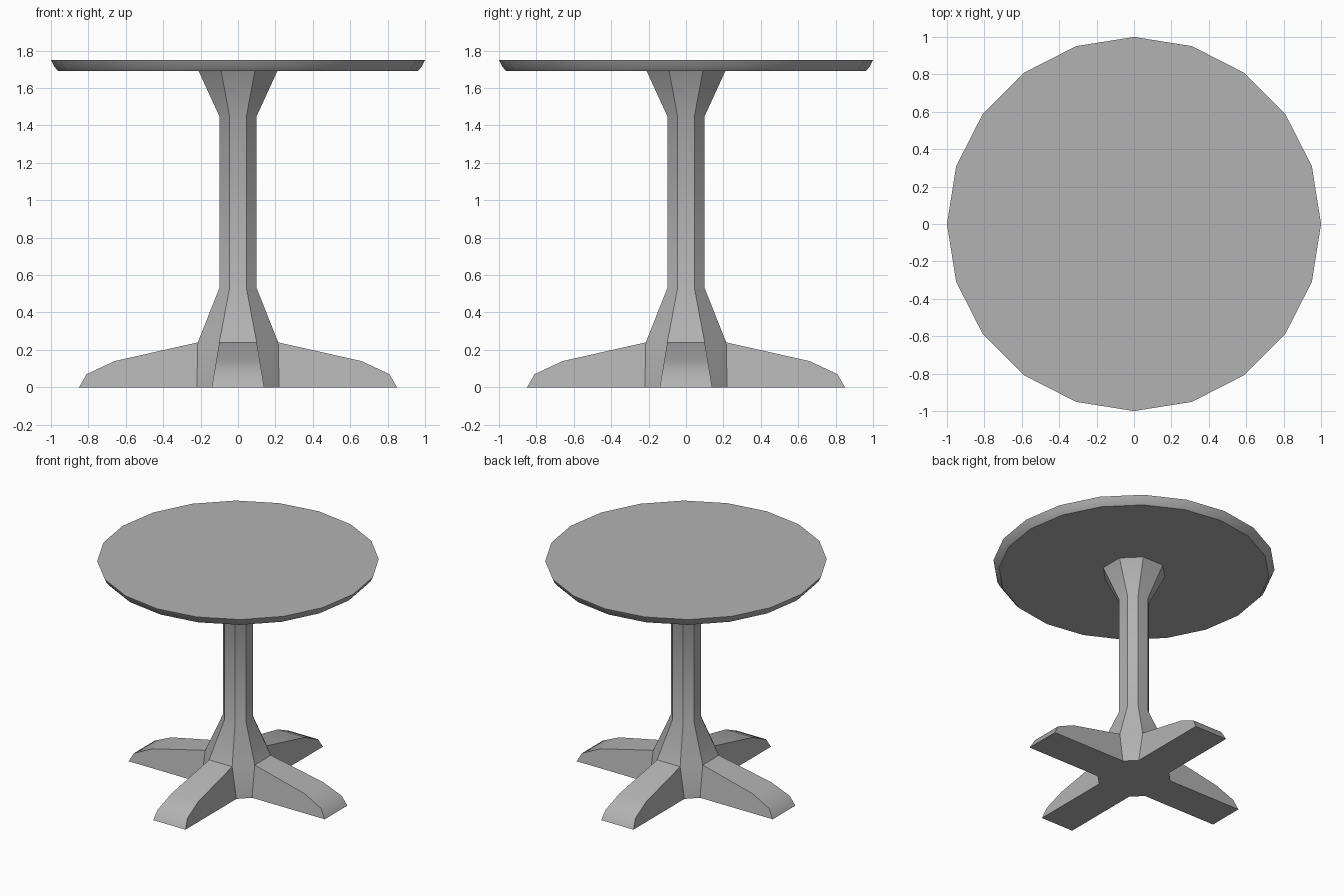
import bpy, bmesh, math

cube = bpy.data.objects.get("Cube")
if cube:
    bpy.data.objects.remove(cube, do_unlink=True)

grey = bpy.data.materials.new("plain_grey")
grey.use_nodes = True
colour = (0.45, 0.45, 0.45, 1)
grey.diffuse_color = colour
grey.node_tree.nodes["Principled BSDF"].inputs["Base Color"].default_value = colour


def finish(bm, name, angle):
    """Weld the mesh and turn it into a shaded object."""
    bmesh.ops.remove_doubles(bm, verts=bm.verts, dist=0.0005)
    bmesh.ops.recalc_face_normals(bm, faces=bm.faces)
    mesh = bpy.data.meshes.new(name)
    bm.to_mesh(mesh)
    bm.free()
    obj = bpy.data.objects.new(name, mesh)
    bpy.context.collection.objects.link(obj)
    mesh.materials.append(grey)
    bpy.ops.object.select_all(action='DESELECT')
    obj.select_set(True)
    bpy.context.view_layer.objects.active = obj
    bpy.ops.object.shade_smooth_by_angle(angle=math.radians(angle))


def loft(bm, rings, keep=lambda level, side: True):
    """Join equal rings of points with quads; returns the vertex rings."""
    rows = [[bm.verts.new(p) for p in ring] for ring in rings]
    n = len(rows[0])
    for level, (low, high) in enumerate(zip(rows, rows[1:])):
        for i in range(n):
            if keep(level, i):
                j = (i + 1) % n
                bm.faces.new((low[i], low[j], high[j], high[i]))
    return rows


def octagon(z, reach, half):
    """Eight points; even sides face the axes, odd sides are the corners."""
    points = []
    for k in range(4):
        c, s = round(math.cos(k * math.pi / 2)), round(math.sin(k * math.pi / 2))
        points += [(reach * c - y * s, reach * s + y * c, z) for y in (-half, half)]
    return points


# Tabletop: twenty-sided disc with an undercut rim
bm = bmesh.new()
SIDES = 20
rim = []
for radius, z in ((0.96, 1.69), (0.983, 1.715), (1.0, 1.75)):
    rim.append([(radius * math.cos(i * math.tau / SIDES),
                 radius * math.sin(i * math.tau / SIDES), z) for i in range(SIDES)])
rows = loft(bm, rim)
bm.faces.new(rows[0])
bm.faces.new(rows[-1])
finish(bm, "tabletop", 40)

# Pedestal: flared octagonal column, open where the feet join
bm = bmesh.new()
sections = ((0, 0.22, 0.14), (0.24, 0.215, 0.1), (0.53, 0.1, 0.045),
            (1.45, 0.1, 0.045), (1.69, 0.21, 0.09))
rows = loft(bm, [octagon(*s) for s in sections],
            lambda level, side: level > 0 or side % 2 == 1)
bm.faces.new(rows[0])
bm.faces.new(rows[-1])

# Feet: four tapering arms, wider at the floor
outline = ((0.215, 0.24), (0.66, 0.14), (0.81, 0.07), (0.85, 0), (0.22, 0))
for k in range(4):
    c, s = round(math.cos(k * math.pi / 2)), round(math.sin(k * math.pi / 2))
    flanks = []
    for sign in (-1, 1):
        flank = []
        for x, z in outline:
            y = sign * (0.14 - z / 6)
            flank.append((x * c - y * s, x * s + y * c, z))
        flanks.append(flank)
    last = len(outline) - 1
    left, right = loft(bm, flanks, lambda level, side: side != last)
    bm.faces.new(left)
    bm.faces.new(right)
finish(bm, "pedestal", 40)
